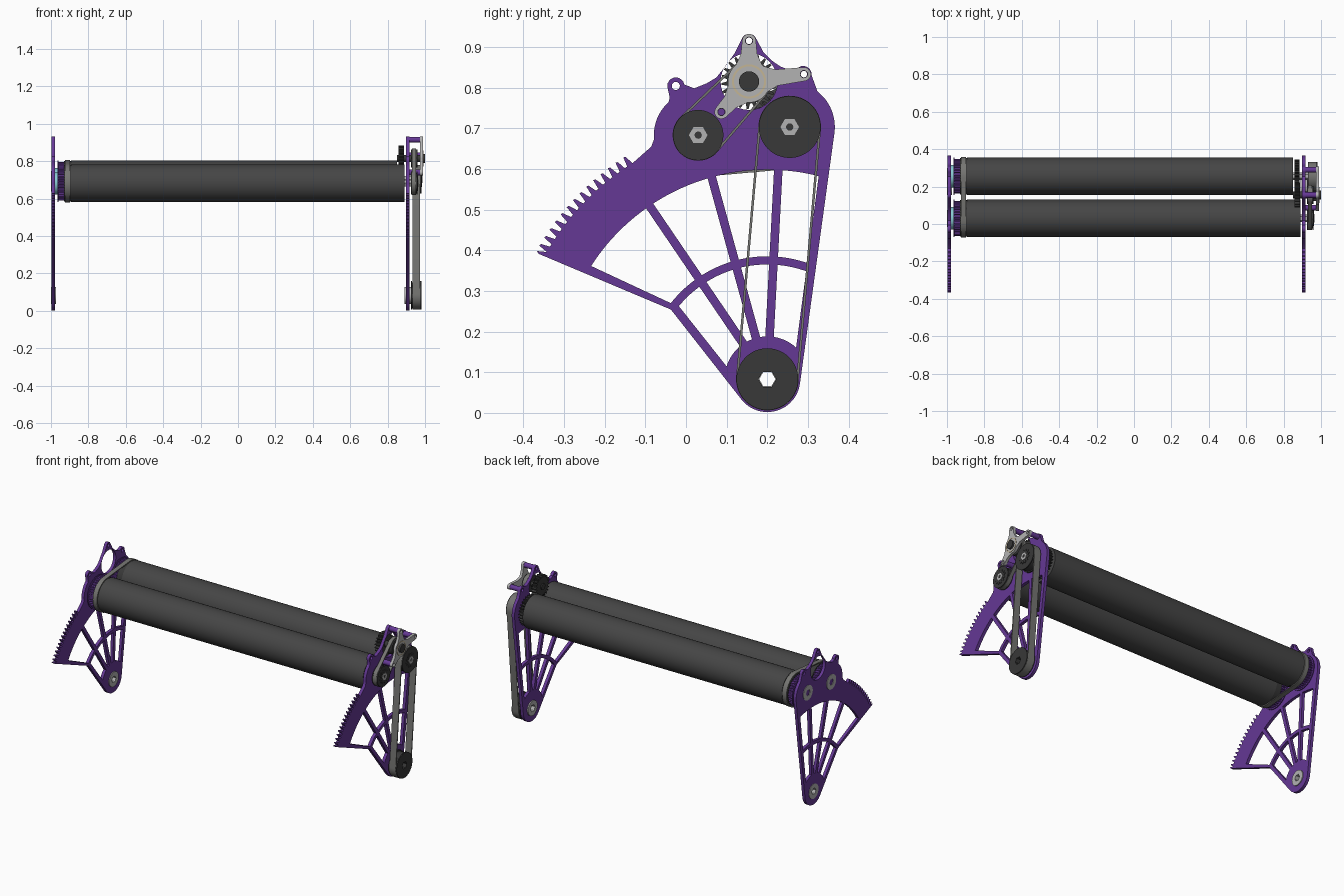
import bpy, bmesh
from math import sin, cos, asin, acos, atan2, radians, pi, hypot
from mathutils import Matrix

if "Cube" in bpy.data.objects:
    bpy.data.objects.remove(bpy.data.objects["Cube"])

# local curve plane (X, Y) -> world (y, z); thickness along world x
SIDE = Matrix(((0, 0, 1, 0), (1, 0, 0, 0), (0, 1, 0, 0), (0, 0, 0, 1)))


def material(name, r, g, b):
    m = bpy.data.materials.new(name)
    m.diffuse_color = (r, g, b, 1)
    m.use_nodes = True
    m.node_tree.nodes["Principled BSDF"].inputs["Base Color"].default_value = m.diffuse_color
    return m


PURPLE = material("purple", 0.13, 0.04, 0.30)
BLACK = material("black", 0.04, 0.04, 0.04)
RUBBER = material("roller_rubber", 0.06, 0.06, 0.06)
BELT = material("belt_grey", 0.18, 0.18, 0.17)
METAL = material("metal", 0.45, 0.45, 0.45)
TAN = material("tan", 0.55, 0.46, 0.30)
CYAN = material("cyan", 0.25, 0.6, 0.65)


def prism(name, loops, x0, x1, mat):
    """Fill closed (y, z) loops (inner ones become holes) and extrude from x0 to x1."""
    cu = bpy.data.curves.new(name, 'CURVE')
    cu.dimensions, cu.fill_mode, cu.extrude = '2D', 'BOTH', (x1 - x0) / 2
    for loop in loops:
        sp = cu.splines.new('POLY')
        sp.points.add(len(loop) - 1)
        for p, (y, z) in zip(sp.points, loop):
            p.co = (y, z, 0, 1)
        sp.use_cyclic_u = True
    ob = bpy.data.objects.new(name, cu)
    bpy.context.collection.objects.link(ob)
    bpy.ops.object.select_all(action='DESELECT')
    ob.select_set(True)
    bpy.context.view_layer.objects.active = ob
    bpy.ops.object.convert(target='MESH')
    ob = bpy.context.object
    me = ob.data
    bm = bmesh.new()
    bm.from_mesh(me)
    bmesh.ops.remove_doubles(bm, verts=bm.verts, dist=1e-5)
    bmesh.ops.transform(bm, matrix=Matrix.Translation(((x0 + x1) / 2, 0, 0)) @ SIDE, verts=bm.verts)
    bmesh.ops.recalc_face_normals(bm, faces=bm.faces)
    bm.to_mesh(me)
    bm.free()
    me.materials.clear()
    me.materials.append(mat)
    bpy.ops.object.shade_smooth_by_angle(angle=radians(30))
    return ob


def arc(c, r, a0, a1, n=10):
    return [(c[0] + r * cos(radians(a0 + (a1 - a0) * i / n)),
             c[1] + r * sin(radians(a0 + (a1 - a0) * i / n))) for i in range(n + 1)]


def circle(c, r, n=32):
    return arc(c, r, 0, 360 * (n - 1) / n, n - 1)


def gear(c, r, depth, teeth):
    pts, step = [], 360 / teeth
    for i in range(teeth):
        for rr, f in ((r - depth, 0), (r, .2), (r, .45), (r - depth, .65)):
            pts += arc(c, rr, (i + f) * step, 0, 1)[:1]
    return pts


def belt_loop(c1, r1, c2, r2):
    d = atan2(c2[1] - c1[1], c2[0] - c1[0]) * 180 / pi
    al = acos((r1 - r2) / hypot(c2[0] - c1[0], c2[1] - c1[1])) * 180 / pi
    return arc(c1, r1, d + al, d + 360 - al, 24) + arc(c2, r2, d - al, d + al, 24)


def belt(name, c1, r1, c2, r2, x0, x1, t=.006):
    prism(name, [belt_loop(c1, r1 + t, c2, r2 + t), belt_loop(c1, r1, c2, r2)], x0, x1, BELT)


HUB, FRONT, BACK, MOTOR = (.2, .083), (.03, .683), (.255, .703), (.155, .815)
BOSSES = [(-.025, .804), (.155, .913), (.288, .832)]


def window(r0, r1, right, left):
    """Window between two spoke edges, each (direction, signed offset from hub)."""
    ang = lambda e, r: e[0] + asin(e[1] / r) * 180 / pi
    return (arc(HUB, r1, ang(right, r1), ang(left, r1), 12)
            + arc(HUB, r0, ang(left, r0), ang(right, r0), 12))


# side plate outline: hub, rear edge, roller shoulders, bosses, gear teeth
outline = arc(HUB, .081, 218.4, 352.5, 24) + arc(BACK, .111, -7.5, 52, 14)
outline += arc(BOSSES[2], .021, -5, 130) + [(.255, .843), (.232, .852), (.21, .867), (.19, .888)]
outline += arc(BOSSES[1], .019, 25, 155)
outline += [(.12, .885), (.095, .85), (.075, .825), (.05, .81), (.02, .798)]
outline += arc(BOSSES[0], .021, 10, 200) + [(-.04, .775)] + arc(FRONT, .109, 132, 185, 12)
outline += [(-.085, .655)]
for i in range(14):
    a = 122 + i * 2.05
    for r, f in ((.626, 0), (.648, .5), (.65, 1.0), (.626, 1.4)):
        outline += arc(HUB, r, a + f, 0, 1)[:1]
outline += [(-.367, .398), (-.362, .391), (-.037, .254)]

# windows between spokes, in two rings
S2, S3, S4, W = 124.2, 105.4, 87, .0105
rear = (82.5, -.060)
gaps = [(rear, (S4, -W)), ((S4, W), (S3, -W)), ((S3, W), (S2, -W))]
# a rear edge lies right of the hub, so its offset is negative
holes = [window(.302, .515, r, l) for r, l in gaps]
holes += [window(.105, .282, r, l) for r, l in gaps]
holes += [window(.302, .515, (S2, W), (155, -.069)), window(.105, .282, (S2, W), (128.4, .059))]
holes += [circle(MOTOR, .07), circle(HUB, .026)] + [circle(b, .010, 16) for b in BOSSES]

for side, x0, x1 in (("left", -.997, -.979), ("right", .897, .916)):
    prism(side + "_side_plate", [outline] + holes, x0, x1, PURPLE)

# left hub and roller bearings
for label, c in (("hub", HUB), ("front", FRONT), ("back", BACK)):
    prism(label + "_left_bearing", [circle(c, .045), circle(c, .02, 6)], -1, -.974, METAL)
prism("hub_right_bearing", [circle(HUB, .045), circle(HUB, .022, 6)], .89, .925, METAL)

# rollers, their shafts and toothed end pulleys
for label, c, end in (("front", FRONT, .89), ("back", BACK, .85)):
    prism(label + "_roller", [circle(c, .1, 64)], -.893, end, RUBBER)
    prism(label + "_shaft", [circle(c, .02, 6)], -.99, .93, METAL)
    prism(label + "_end_pulley", [gear(c, .093, .006, 40)], -.96, -.93, PURPLE)
    prism(label + "_end_pulley_flange", [circle(c, .1, 48)], -.965, -.96, PURPLE)
    prism(label + "_end_core", [circle(c, .097, 48)], -.93, -.893, BLACK)
    prism(label + "_spacer", [circle(c, .06)], -.979, -.965, CYAN)
belt("roller_link_belt", FRONT, .097, BACK, .097, -.926, -.898)

# drive gears inside the right plate
prism("back_roller_gear", [gear(BACK, .09, .014, 30)], .857, .885, BLACK)
prism("motor_gear", [gear(MOTOR, .068, .014, 22)], .857, .888, BLACK)
prism("motor_shaft", [circle(MOTOR, .018)], .85, .995, BLACK)


# flanged drive pulleys outside the right plate
def pulley(name, c, r, x0, x1, bore):
    hole = [circle(c, .022, 6)] if bore else []
    prism(name + "_core", [circle(c, r - .007, 48)] + hole, x0 + .006, x1 - .006, BLACK)
    for tag, a in (("inner", x0), ("outer", x1 - .006)):
        prism(f"{name}_{tag}_flange", [circle(c, r, 48)] + hole, a, a + .006, BLACK)
    if not bore:
        prism(name + "_spline", [gear(c, .042, .010, 12)], x1, x1 + .003, BLACK)
        prism(name + "_hex_nut", [circle(c, .023, 6), circle(c, .009, 16)], x1, x1 + .006, METAL)


pulley("hub_pulley", HUB, .076, .925, .98, True)
pulley("back_pulley", BACK, .076, .93, .98, False)
pulley("front_pulley", FRONT, .062, .924, .96, False)
prism("motor_pulley", [circle(MOTOR, .048, 40)], .924, .96, BLACK)
belt("long_drive_belt", HUB, .071, BACK, .071, .932, .974)
belt("short_drive_belt", FRONT, .057, MOTOR, .048, .931, .953)

# three-armed outer bracket with standoffs
TIPS = [((.29, .833), 8), ((.155, .915), 90), ((.087, .74), 228)]
star = []
for i, (tip, a) in enumerate(TIPS):
    b = TIPS[(i + 1) % 3][1] + (360 if i == 2 else 0)
    star += arc(tip, .017, a - 85, a + 85, 10)
    d = radians(a)
    star += [(MOTOR[0] + .068 * cos(d) - .02 * sin(d), MOTOR[1] + .068 * sin(d) + .02 * cos(d))]
    star += arc(MOTOR, .052, a + 38, b - 38, 8)
    d = radians(b)
    star += [(MOTOR[0] + .068 * cos(d) + .02 * sin(d), MOTOR[1] + .068 * sin(d) - .02 * cos(d))]
prism("motor_bracket", [star] + [circle(t, .009, 16) for t, _ in TIPS], .973, .989, METAL)
for i, (t, _) in enumerate(TIPS):
    prism(f"bracket_standoff_{i + 1}", [circle(t, .015, 20), circle(t, .008, 16)], .916, .973, PURPLE)
prism("bracket_ring", [circle(MOTOR, .042), circle(MOTOR, .037)], .988, .991, TAN)
prism("bracket_shaft_cap", [circle(MOTOR, .025)], .985, 1.0, BLACK)
